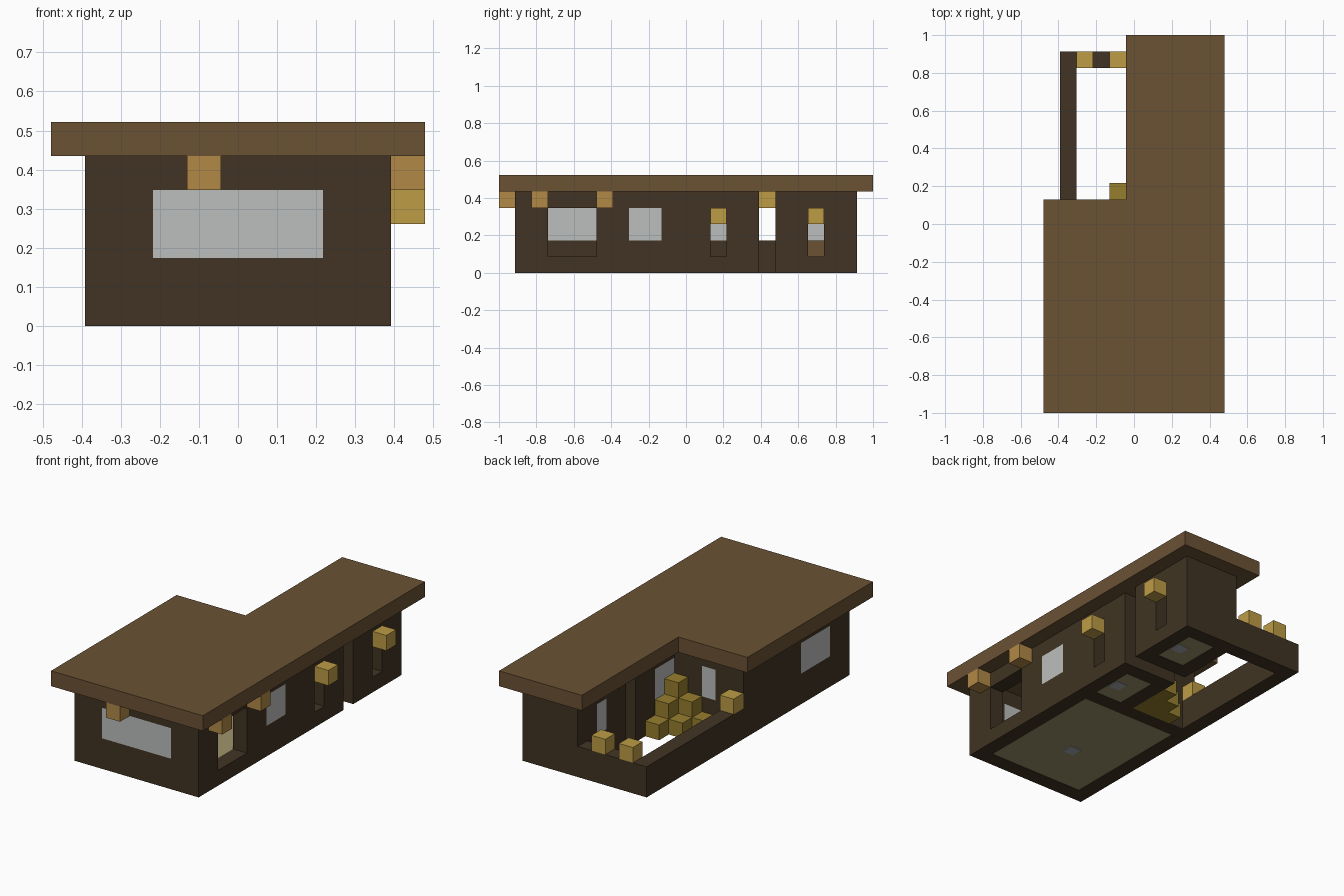
import bpy
import bmesh
from mathutils import Vector

if "Cube" in bpy.data.objects:
    bpy.data.objects.remove(bpy.data.objects["Cube"], do_unlink=True)

U = 2 / 23                       # one block
ORIGIN = Vector((-5.5, -11.5, 0))


def srgb(c):
    c /= 255
    return c / 12.92 if c <= 0.04045 else ((c + 0.055) / 1.055) ** 2.4


def material(name, r, g, b):
    m = bpy.data.materials.new(name)
    m.use_nodes = True
    col = (srgb(r), srgb(g), srgb(b), 1)
    m.diffuse_color = col
    m.node_tree.nodes["Principled BSDF"].inputs["Base Color"].default_value = col
    return m


WALL = material("dark timber", 65, 52, 35)
ROOF = material("brown timber", 107, 82, 52)
GLASS = material("pale glass", 188, 191, 189)
AMBER = material("amber lamp", 177, 137, 70)
GOLD = material("gold lamp", 189, 156, 69)
HAY = material("olive hay", 150, 126, 46)
FLOOR = material("cream floor", 158, 148, 106)
STONE = material("grey stone", 166, 167, 174)


def box(name, lo, hi, mat):
    """Axis-aligned box between two corners given in block units."""
    lo, hi = Vector(lo), Vector(hi)
    bm = bmesh.new()
    bmesh.ops.create_cube(bm, size=1)
    for v in bm.verts:
        v.co = ((lo + hi) / 2 + ORIGIN + v.co * (hi - lo)) * U
    me = bpy.data.meshes.new(name)
    bm.to_mesh(me)
    bm.free()
    if mat:
        me.materials.append(mat)
    ob = bpy.data.objects.new(name, me)
    bpy.context.collection.objects.link(ob)
    return ob


def block(name, cell, mat):
    return box(name, cell, [c + 1 for c in cell], mat)


def cut(ob, lo, hi):
    cutter = box("cutter", lo, hi, None)
    cutter.hide_render = True
    mod = ob.modifiers.new("cut", 'BOOLEAN')
    mod.operation, mod.solver, mod.object = 'DIFFERENCE', 'EXACT', cutter
    bpy.context.view_layer.objects.active = ob
    bpy.ops.object.modifier_apply(modifier=mod.name)
    bpy.data.objects.remove(cutter, do_unlink=True)


def window(ob, name, lo, hi, axis):
    """Cut a hole through a wall and fill it flush with glass."""
    a, b = list(lo), list(hi)
    a[axis] -= 0.5
    b[axis] += 0.5
    cut(ob, a, b)
    box(name, lo, hi, GLASS)


# Front hall: hollow block, side doorway and windows
hall = box("front_hall_walls", (1, 1, 0), (10, 12, 5), WALL)
cut(hall, (2, 2, -1), (9, 11, 6))
cut(hall, (8.5, 3, 1), (10.5, 6, 4))
window(hall, "front_window", (3, 1, 2), (8, 2, 4), 1)
window(hall, "hall_right_window", (9, 8, 2), (10, 10, 4), 0)
window(hall, "hall_left_window", (1, 3, 2), (2, 6, 4), 0)
window(hall, "hall_yard_window", (3, 11, 2), (4, 12, 4), 1)

# Rear wing: two rooms split by an open passage
wing = box("wing_walls", (6, 12, 0), (10, 22, 5), WALL)
cut(wing, (7, 11.5, -1), (9, 15, 6))
cut(wing, (7, 18, -1), (9, 21, 6))
cut(wing, (5, 16, -1), (11, 17, 6))
for y in (13, 19):
    cut(wing, (8.5, y, 1), (10.5, y + 1, 4))
window(wing, "wing_near_window", (6, 12, 2), (7, 14, 4), 0)
window(wing, "wing_far_window", (6, 19, 2), (7, 20, 4), 0)

# Floors with a stone set into each
rooms = [("hall", (2, 2), (9, 11), (5, 5)),
         ("near_room", (7, 12), (9, 15), (8, 13)),
         ("far_room", (7, 18), (9, 21), (8, 19))]
for name, lo, hi, (sx, sy) in rooms:
    box(name + "_floor", (*lo, 0.04), (*hi, 1), FLOOR)
    box(name + "_floor_stone", (sx + 0.1, sy + 0.1, 0), (sx + 0.9, sy + 0.9, 0.08), STONE)
block("far_room_bench", (7, 19, 1), ROOF)

# Low yard walls
box("yard_side_wall", (1, 12, 0), (2, 22, 2), WALL)
box("yard_back_wall", (2, 21, 0), (6, 22, 2), WALL)

# L-shaped roof slab: a full slab with the yard corner cut away
roof = box("roof", (0, 0, 5), (11, 23, 6), ROOF)
cut(roof, (-1, 13, 4), (5, 24, 7))

# Lamps
for cell in [(4, 0, 4), (10, 2, 4), (10, 6, 4)]:
    block("eave_lamp", cell, AMBER)
for cell in [(10, 13, 3), (10, 19, 3), (7, 16, 4)]:
    block("wing_lamp", cell, GOLD)
for cell in [(1, 12, 2), (2, 21, 2), (4, 21, 2)]:
    block("yard_wall_lamp", cell, GOLD)

# Stepped stack of bales in the inner corner of the yard
for i in range(3):
    for j in range(3 - i):
        x, y = 5 - i, 12 + j
        box("hay_stack", (x, y, 0), (x + 1, y + 1, 3 - i - j), HAY)
